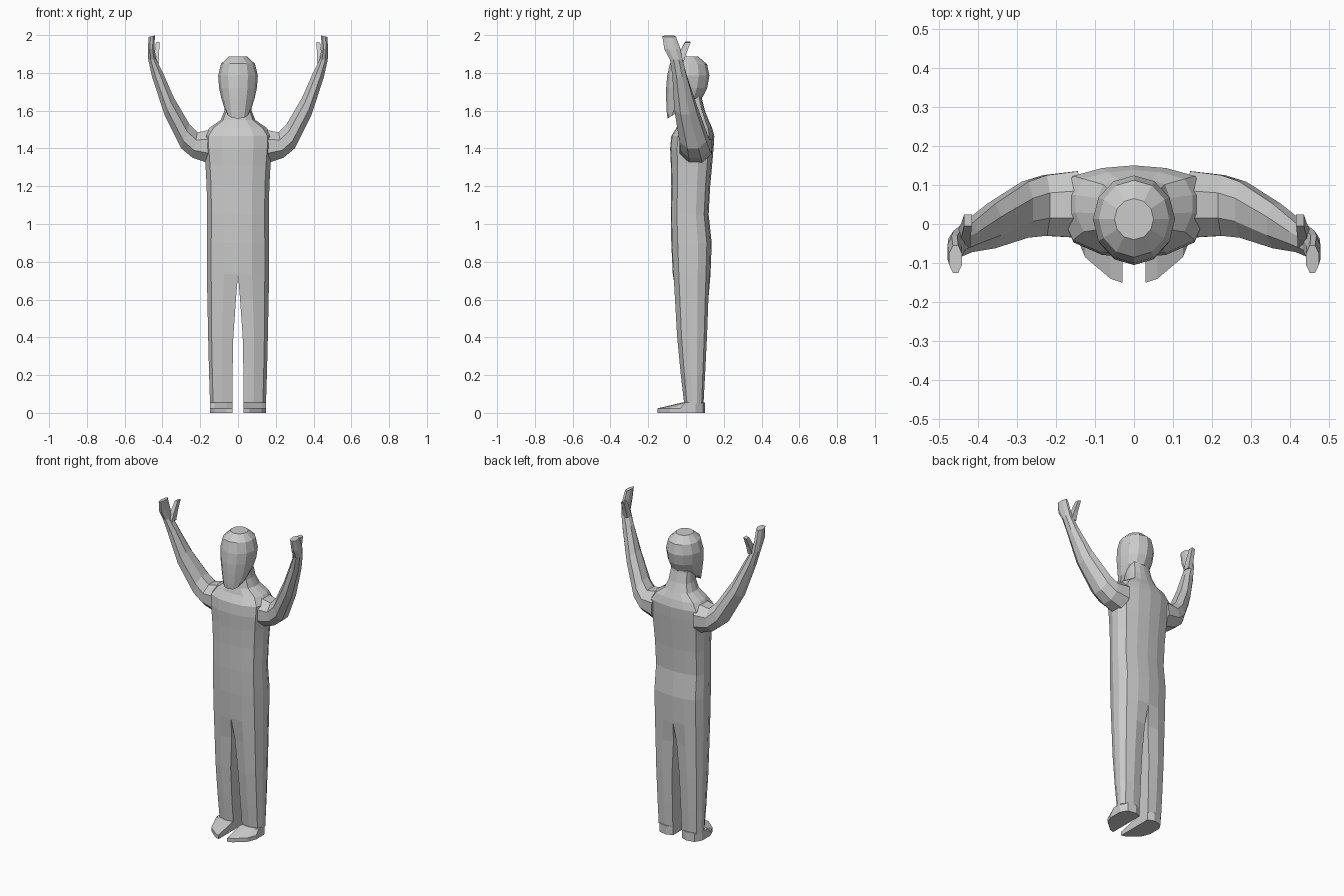
import bpy, bmesh, math
from mathutils import Vector


def loft(name, rings, mirror=True):
    """Skin a list of equal-length closed rings, cap both ends, optionally mirror in x."""
    bm = bmesh.new()
    rows = [[bm.verts.new(p) for p in r] for r in rings]
    for a, b in zip(rows, rows[1:]):
        for i in range(len(a)):
            j = (i + 1) % len(a)
            bm.faces.new((a[i], a[j], b[j], b[i]))
    bm.faces.new(rows[0][::-1])
    bm.faces.new(rows[-1])
    bmesh.ops.recalc_face_normals(bm, faces=bm.faces)
    me = bpy.data.meshes.new(name)
    bm.to_mesh(me)
    bm.free()
    ob = bpy.data.objects.new(name, me)
    bpy.context.collection.objects.link(ob)
    if mirror:
        ob.modifiers.new("Mirror", "MIRROR")
    return ob


def half_ring(z, x0, x1, y0, y1):
    """Rounded half outline, flat on the inner side x0."""
    e = 0.08 if x0 > 0 else 0
    fx = (0, 0.45, 0.86, 1, 1, 0.86, 0.45, 0)
    fy = (e, 0.02, 0.16, 0.42, 0.66, 0.88, 0.97, 1 - e)
    return [(x0 + (x1 - x0) * a, y0 + (y1 - y0) * b, z) for a, b in zip(fx, fy)]


def limb_ring(upper, lower, y0, y1, n=8):
    """Ring spanned by two x,z contour points and a y range."""
    a = Vector((upper[0], 0, upper[1]))
    b = Vector((lower[0], 0, lower[1]))
    c = (a + b) / 2 + Vector((0, (y0 + y1) / 2, 0))
    u, v = (a - b) / 2, Vector((0, (y1 - y0) / 2, 0))
    k = 1 / math.cos(math.pi / n)
    return [c + k * (u * math.cos(t) + v * math.sin(t))
            for t in (2 * math.pi * (i + 0.5) / n for i in range(n))]


def head_ring(w, y0, y1, z0, z1, n=12):
    """Horizontal oval, tilted from z0 at the front to z1 at the back."""
    out = []
    for i in range(n):
        t = 2 * math.pi * i / n
        s = (math.sin(t) + 1) / 2
        out.append((w * math.cos(t), y0 + (y1 - y0) * s, z0 + (z1 - z0) * s))
    return out


# legs, torso and neck: z, inner x, outer x, front y, back y
body = [
    (0.05, 0.03, 0.148, -0.012, 0.096), (0.20, 0.029, 0.153, -0.03, 0.105),
    (0.40, 0.025, 0.158, -0.05, 0.116), (0.60, 0.011, 0.162, -0.062, 0.124),
    (0.735, 0, 0.165, -0.07, 0.13), (0.90, 0, 0.165, -0.078, 0.136),
    (1.05, 0, 0.163, -0.08, 0.12), (1.20, 0, 0.166, -0.078, 0.128),
    (1.31, 0, 0.172, -0.08, 0.138), (1.40, 0, 0.18, -0.084, 0.146),
    (1.465, 0, 0.182, -0.078, 0.15), (1.51, 0, 0.15, -0.05, 0.138),
    (1.55, 0, 0.092, -0.038, 0.12), (1.60, 0, 0.072, -0.03, 0.1),
    (1.66, 0, 0.065, -0.03, 0.085), (1.72, 0, 0.06, -0.03, 0.08)]
loft("body", [half_ring(*r) for r in body])

# head
head = [
    (0.06, -0.098, 0.00, 1.558, 1.62), (0.073, -0.102, 0.05, 1.59, 1.645),
    (0.088, -0.105, 0.088, 1.66, 1.67), (0.10, -0.105, 0.112, 1.72, 1.72),
    (0.105, -0.10, 0.124, 1.785, 1.785), (0.09, -0.085, 0.112, 1.85, 1.845),
    (0.05, -0.04, 0.065, 1.886, 1.886)]
loft("head", [head_ring(*r) for r in head], mirror=False)

# raised arms with hands: upper contour, lower contour, front y, back y
arm = [
    ((0.14, 1.50), (0.15, 1.32), -0.035, 0.135),
    ((0.215, 1.485), (0.24, 1.35), -0.03, 0.125),
    ((0.258, 1.53), (0.30, 1.40), -0.035, 0.108),
    ((0.34, 1.67), (0.39, 1.58), -0.062, 0.052),
    ((0.397, 1.80), (0.455, 1.78), -0.072, 0.002),
    ((0.432, 1.87), (0.475, 1.87), -0.085, -0.018),
    ((0.442, 1.93), (0.477, 1.925), -0.115, -0.03),
    ((0.44, 1.998), (0.473, 1.99), -0.125, -0.055)]
loft("arm", [limb_ring(*r) for r in arm])

# thumbs
thumb = [
    ((0.418, 1.85), (0.45, 1.85), -0.06, -0.015),
    ((0.418, 1.90), (0.443, 1.90), -0.04, 0.0),
    ((0.415, 1.965), (0.435, 1.96), -0.005, 0.024)]
loft("thumb", [limb_ring(*r, n=4) for r in thumb])

# feet
sole = [(0.03, -0.15), (0.06, -0.14), (0.125, -0.085), (0.147, -0.03),
        (0.147, 0.05), (0.122, 0.09), (0.07, 0.1), (0.03, 0.085)]
loft("foot", [[(x, y, 0) for x, y in sole],
              [(x, y, 0.024) for x, y in sole],
              [(x, y if y > 0 else y * 0.15, 0.054) for x, y in sole]])
